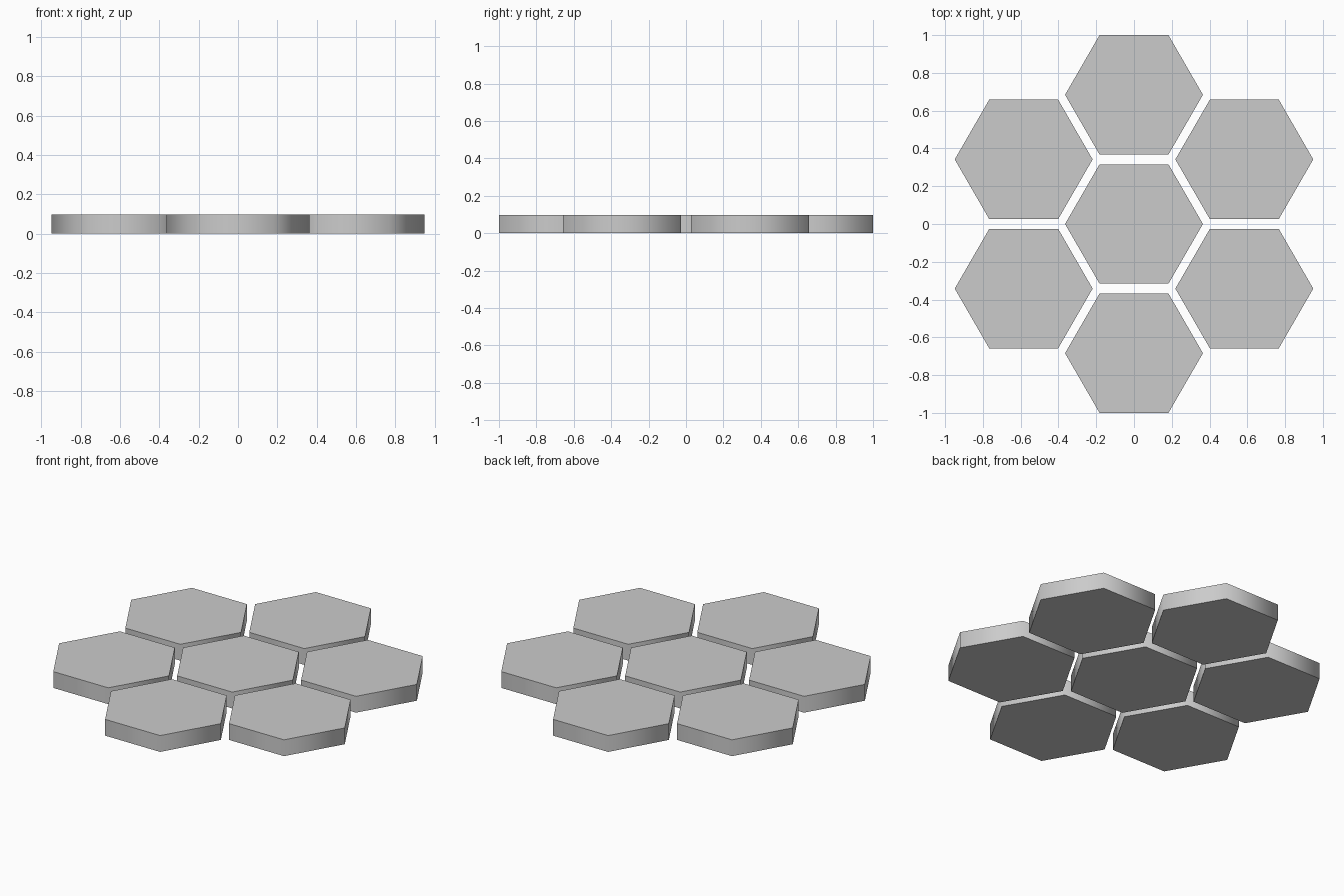
import bpy
import math

if "Cube" in bpy.data.objects:
    bpy.data.objects.remove(bpy.data.objects["Cube"])

R = 0.365        # corner radius of a tile
H = 0.098        # tile thickness
DX = 0.584       # column spacing
DY = 0.684       # row spacing


def hex_tile(name, x, y):
    # six-sided prism with corners pointing along x
    bpy.ops.mesh.primitive_cylinder_add(
        vertices=6, radius=R, depth=H, location=(x, y, H / 2),
        rotation=(0, 0, math.radians(30)))
    tile = bpy.context.object
    tile.name = name
    bpy.ops.object.transform_apply(location=False, rotation=True, scale=False)
    # sides blend smoothly, rims stay crisp
    bpy.ops.object.shade_smooth_by_angle(angle=math.radians(65))


# middle column
for name, row in (("front_tile", -1), ("centre_tile", 0), ("back_tile", 1)):
    hex_tile(name, 0, row * DY)

# side columns, staggered by half a row
for side, sx in (("left", -1), ("right", 1)):
    for end, sy in (("front", -1), ("back", 1)):
        hex_tile(f"{end}_{side}_tile", sx * DX, sy * DY / 2)
